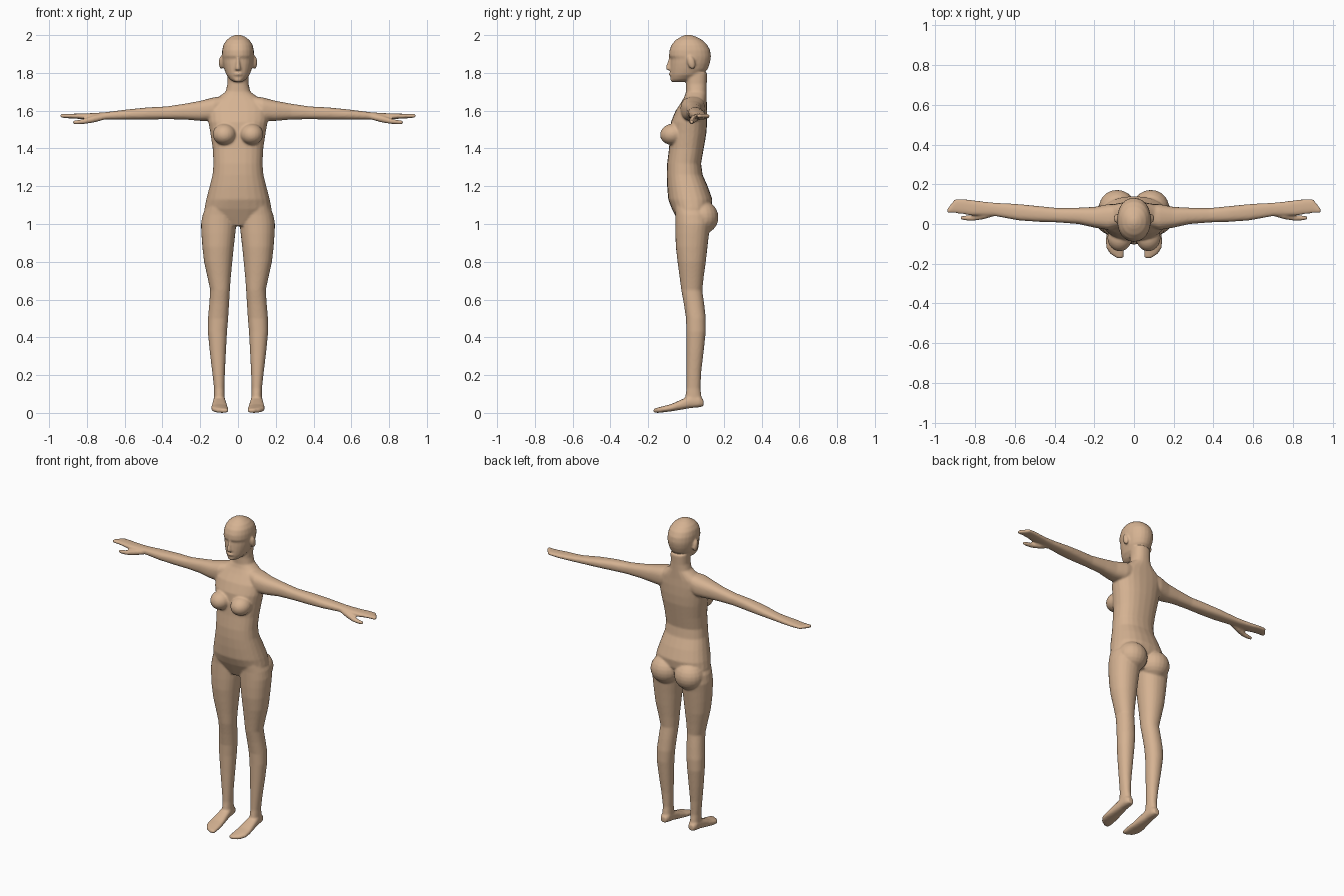
import bpy, bmesh, math
from mathutils import Matrix, Vector

skin = bpy.data.materials.new("skin")
skin.diffuse_color = (0.67, 0.45, 0.29, 1)
bm = bmesh.new()


def loft(axis, rings, sides=(1,), power=2.3, n=24):
    """Closed tube; each ring = (position on axis, min a, max a, min b, max b)."""
    others = [i for i in range(3) if i != axis]
    for s in sides:
        loops = []
        for pos, a0, a1, b0, b1 in rings:
            loop = []
            for k in range(n):
                t = 2 * math.pi * k / n
                c, d = math.cos(t), math.sin(t)
                c = math.copysign(abs(c) ** (2 / power), c)
                d = math.copysign(abs(d) ** (2 / power), d)
                p = [0, 0, 0]
                p[axis] = pos
                p[others[0]] = (a0 + a1) / 2 + c * (a1 - a0) / 2
                p[others[1]] = (b0 + b1) / 2 + d * (b1 - b0) / 2
                p[0] *= s
                loop.append(bm.verts.new(p))
            loops.append(loop)
        for l0, l1 in zip(loops, loops[1:]):
            for k in range(n):
                j = (k + 1) % n
                bm.faces.new((l0[k], l0[j], l1[j], l1[k]))
        bm.faces.new(loops[0])
        bm.faces.new(loops[-1])


def blob(center, radii, tilt=0, sides=(1,)):
    """Ellipsoid tilted about x."""
    for s in sides:
        m = (Matrix.Translation((center[0] * s, center[1], center[2]))
             @ Matrix.Rotation(tilt, 4, 'X') @ Matrix.Diagonal((*radii, 1)))
        bmesh.ops.create_uvsphere(bm, u_segments=20, v_segments=12, radius=1, matrix=m)


BOTH = (1, -1)

# torso and neck
torso = [(0.99, .07, -.03, .09), (1.03, .15, -.05, .11), (1.08, .178, -.075, .135),
         (1.13, .168, -.094, .14), (1.20, .15, -.10, .115), (1.26, .135, -.102, .088),
         (1.32, .13, -.10, .08), (1.40, .134, -.09, .094), (1.48, .146, -.085, .108),
         (1.54, .157, -.08, .112), (1.60, .165, -.055, .112), (1.645, .15, -.025, .11),
         (1.675, .10, -.008, .11), (1.70, .066, 0, .11), (1.74, .056, .0, .11),
         (1.80, .056, .0, .112)]
loft(2, [(z, -w, w, f, b) for z, w, f, b in torso])
blob((.072, -.07, 1.475), (.062, .068, .056), 0.15, BOTH)   # breasts
blob((.085, .085, 1.035), (.092, .087, .088), 0, BOTH)      # buttocks

# head
head = [(1.752, .022, -.07, -.01), (1.765, .042, -.08, .04), (1.79, .062, -.083, .085),
        (1.82, .073, -.084, .115), (1.85, .08, -.083, .126), (1.875, .083, -.081, .131),
        (1.89, .085, -.09, .132), (1.92, .084, -.088, .128), (1.95, .077, -.076, .112),
        (1.975, .06, -.054, .085), (1.992, .036, -.025, .052), (2.001, .012, -.003, .025)]
loft(2, [(z, -w, w, f, b) for z, w, f, b in head], power=2.15)
loft(2, [(1.815, -.016, .016, -.103, -.06), (1.828, -.014, .014, -.107, -.06),
         (1.885, -.006, .006, -.09, -.06)])                 # nose
blob((0, -.079, 1.793), (.024, .013, .009))                 # lips
blob((0, -.07, 1.765), (.022, .013, .014))                  # chin
blob((.088, .028, 1.855), (.014, .02, .036), 0.25, BOTH)    # ears

# arms and palms
loft(0, [(.06, -.01, .10, 1.57, 1.68), (.13, -.03, .10, 1.545, 1.67),
         (.20, -.018, .086, 1.546, 1.652), (.28, .0, .082, 1.553, 1.637),
         (.38, .008, .08, 1.555, 1.622), (.48, .011, .09, 1.553, 1.617),
         (.58, .018, .10, 1.552, 1.607), (.70, .04, .107, 1.552, 1.592),
         (.75, .042, .112, 1.552, 1.588), (.82, .043, .121, 1.554, 1.585),
         (.86, .05, .126, 1.558, 1.584), (.902, .055, .126, 1.560, 1.583),
         (.922, .055, .10, 1.562, 1.583), (.941, .056, .075, 1.564, 1.583)], BOTH, 2.5)
# thumbs
loft(0, [(.70, .04, .075, 1.555, 1.582), (.76, .024, .06, 1.538, 1.575),
         (.81, .016, .046, 1.53, 1.558), (.85, .018, .042, 1.528, 1.55),
         (.875, .024, .04, 1.53, 1.547)], BOTH)

# legs
loft(2, [(1.10, .03, .165, -.06, .10), (1.05, .012, .187, -.056, .125),
         (1.00, .009, .196, -.056, .13), (.95, .014, .194, -.056, .122),
         (.88, .022, .189, -.054, .114), (.80, .03, .18, -.045, .105),
         (.72, .038, .162, -.034, .094), (.65, .043, .147, -.025, .086),
         (.58, .047, .152, -.012, .096), (.50, .052, .159, .0, .105),
         (.43, .058, .16, .002, .105), (.32, .064, .149, .003, .093),
         (.22, .069, .137, .003, .081), (.13, .072, .127, .003, .076),
         (.08, .07, .127, -.005, .083), (.04, .07, .126, .0, .085)], BOTH, 2.15)
# feet
loft(1, [(.092, .08, .118, .035, .07), (.07, .07, .128, .03, .09),
         (.02, .066, .132, .025, .09), (-.03, .06, .137, .016, .068),
         (-.08, .054, .142, .008, .046), (-.12, .051, .14, .003, .036),
         (-.15, .051, .12, .0, .028), (-.172, .054, .085, .002, .022)], BOTH, 2.6)

bmesh.ops.recalc_face_normals(bm, faces=bm.faces[:])
mesh = bpy.data.meshes.new("human_figure")
bm.to_mesh(mesh)
bm.free()
mesh.materials.append(skin)
body = bpy.data.objects.new("human_figure", mesh)
bpy.context.collection.objects.link(body)

# fuse the overlapping parts into one skin and soften the joins
fuse = body.modifiers.new("fuse", 'REMESH')
fuse.mode = 'VOXEL'
fuse.voxel_size = 0.006
fuse.use_smooth_shade = True
soften = body.modifiers.new("soften", 'SMOOTH')
soften.factor = 0.5
soften.iterations = 5
